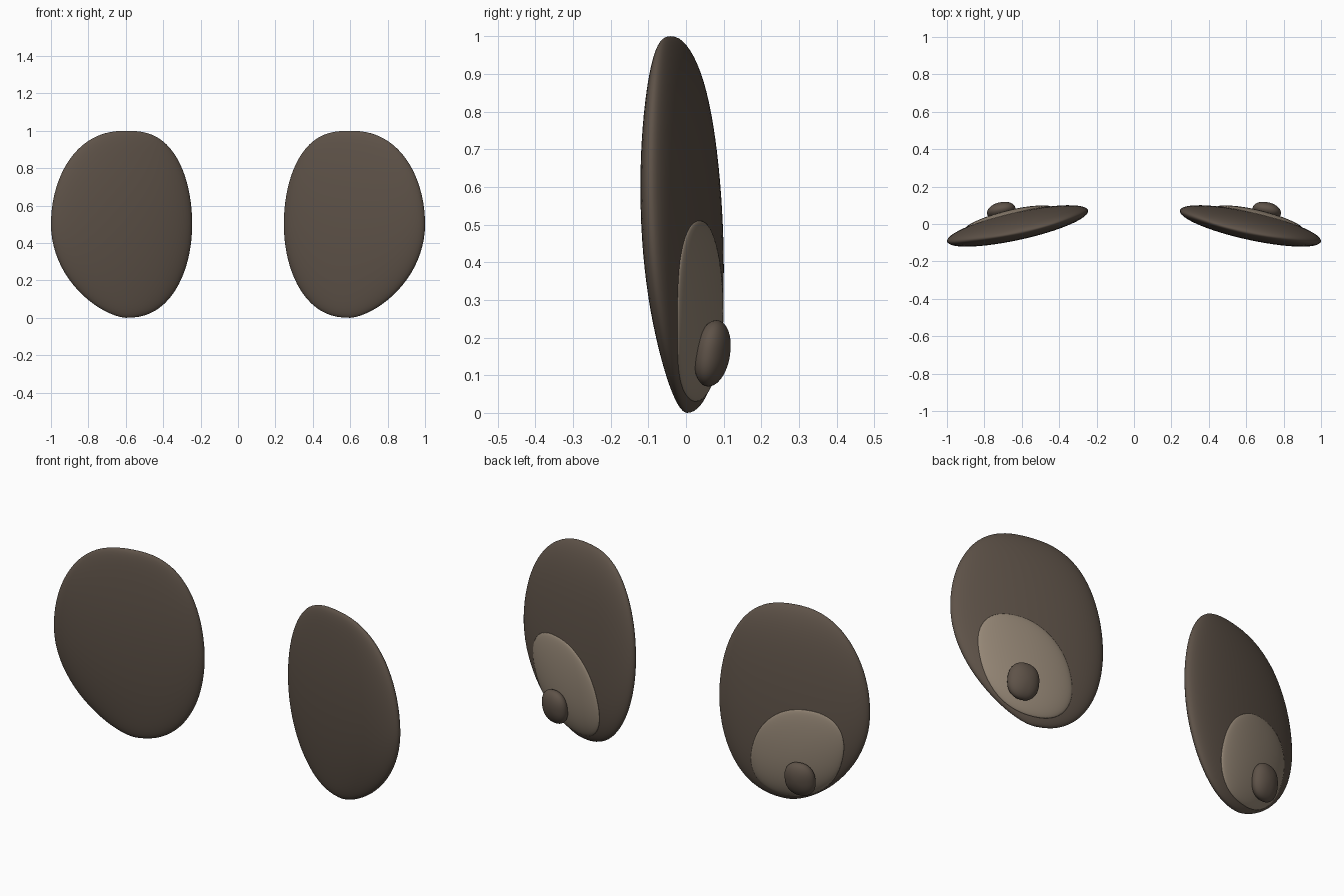
import bpy, bmesh, math

if "Cube" in bpy.data.objects:
    bpy.data.objects.remove(bpy.data.objects["Cube"])


def material(name, rgb):
    m = bpy.data.materials.new(name)
    m.diffuse_color = (*rgb, 1)
    m.use_nodes = True
    m.node_tree.nodes["Principled BSDF"].inputs["Base Color"].default_value = m.diffuse_color
    return m


BROWN = material("dark brown", (0.112, 0.085, 0.065))
TAN = material("pale tan", (0.30, 0.24, 0.18))


def ear_section(z):
    """Centre x, half width, centre y and half thickness of the shell at a height."""
    s = math.sqrt(max(0.0, 1 - (2 * z - 1) ** 2))
    right = 0.6 + 0.4 * s ** (0.875 if z > 0.5 else 1.3)
    left = 0.6 - 0.355 * s ** (0.75 if z > 0.5 else 0.85)
    y = 0.012 - 0.044 * z - 0.014 * abs(2 * z - 1) ** 6
    return (left + right) / 2, (right - left) / 2, y, 0.073 * s


def ear_back(x, z):
    """Depth of the shell's back surface."""
    cx, a, cy, b = ear_section(z)
    u = min(1.0, abs(x - cx) / max(a, 1e-4))
    return cy - 0.212 * (x - 0.62) + b * math.sqrt(1 - u * u)


def loft(name, rings, first, last, mat, side):
    """Skin closed rings between two end points, on either side of x = 0."""
    bm = bmesh.new()
    new = lambda p: bm.verts.new((p[0] * side, p[1], p[2]))
    vr = [[new(p) for p in r] for r in rings]
    n = len(vr[0])
    p0, p1 = new(first), new(last)
    for i in range(n):
        j = (i + 1) % n
        bm.faces.new((p0, vr[0][j], vr[0][i]))
        bm.faces.new((p1, vr[-1][i], vr[-1][j]))
        for a, b in zip(vr, vr[1:]):
            bm.faces.new((a[i], a[j], b[j], b[i]))
    bmesh.ops.recalc_face_normals(bm, faces=bm.faces)
    for f in bm.faces:
        f.smooth = True
    me = bpy.data.meshes.new(name)
    bm.to_mesh(me)
    bm.free()
    me.materials.append(mat)
    ob = bpy.data.objects.new(name, me)
    bpy.context.collection.objects.link(ob)


N = 56
ANG = [2 * math.pi * i / N for i in range(N)]


def shell(side, label):
    rings = []
    for k in range(1, 40):
        z = 0.5 - 0.5 * math.cos(math.pi * k / 40)
        cx, a, cy, b = ear_section(z)
        rings.append([(cx + a * math.cos(t),
                       cy - 0.212 * (cx + a * math.cos(t) - 0.62) + b * math.sin(t), z)
                      for t in ANG])
    loft(label + "_ear_shell", rings, (0.6, 0.002, 0), (0.6, -0.042, 1), BROWN, side)


def patch(side, label):
    # low dome that follows the back of the shell
    def point(r, t, depth):
        e = 2 / 2.2
        sx, sz = math.cos(t), math.sin(t)
        z = 0.27 + 0.24 * r * math.copysign(abs(sz) ** e, sz)
        x = 0.67 + 0.25 * (z - 0.27) + 0.22 * r * math.copysign(abs(sx) ** e, sx)
        cx, a, _, _ = ear_section(z)
        x = min(x, cx + 0.95 * a)
        return (x, ear_back(x, z) + depth, z)
    rings = [[point(math.sin(q), t, 0.02 * math.cos(q)) for t in ANG]
             for q in [math.pi / 2 * k / 14 for k in range(1, 15)]]
    rings += [[point(r, t, -0.012) for t in ANG] for r in (0.97, 0.6, 0.2)]
    loft(label + "_inner_patch", rings, point(0, 0, 0.02), point(0, 0, -0.012), TAN, side)


def knob(side, label):
    # rounded knob, leaning with the surface
    rings = []
    for k in range(1, 20):
        q = math.pi * k / 20
        ring = []
        for t in ANG:
            e = 2 / 2.3
            dx = 0.076 * math.sin(q) * math.copysign(abs(math.cos(t)) ** e, math.cos(t))
            dz = 0.088 * math.sin(q) * math.copysign(abs(math.sin(t)) ** e, math.sin(t))
            ring.append((0.71 + dx, 0.07 + 0.046 * math.cos(q) - 0.15 * dx + 0.12 * dz,
                         0.158 + dz))
        rings.append(ring)
    loft(label + "_knob", rings, (0.71, 0.116, 0.158), (0.71, 0.024, 0.158), BROWN, side)


for side, label in ((1, "right"), (-1, "left")):
    shell(side, label)
    patch(side, label)
    knob(side, label)
